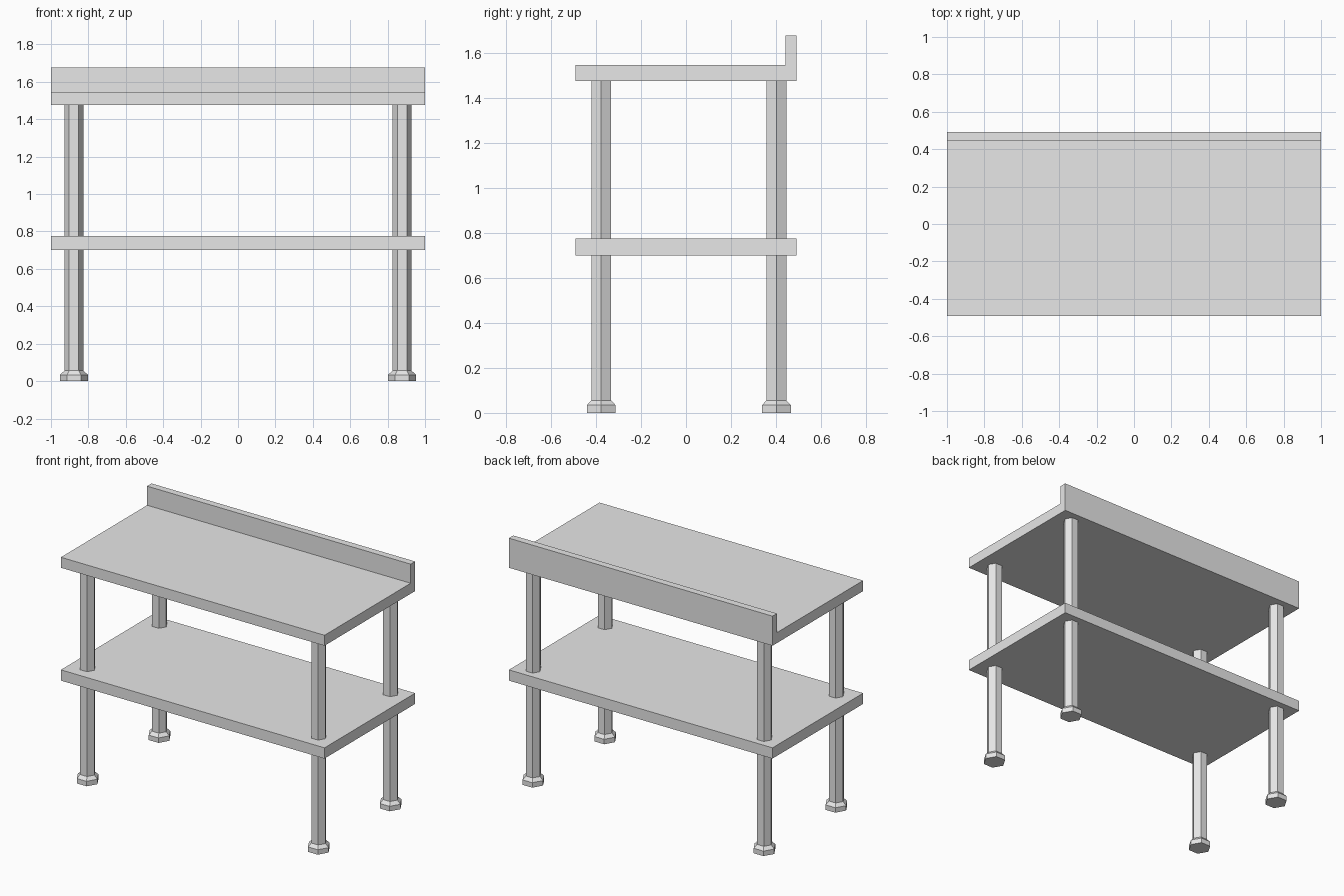
import bpy
import bmesh
from math import cos, sin, tau

cube = bpy.data.objects.get("Cube")
if cube:
    bpy.data.objects.remove(cube, do_unlink=True)

# Material
GREY = (0.8, 0.8, 0.8, 1.0)
metal = bpy.data.materials.new("light grey")
metal.use_nodes = True
metal.diffuse_color = GREY
metal.node_tree.nodes["Principled BSDF"].inputs["Base Color"].default_value = GREY

HALF_X, HALF_Y = 1.0, 0.491


def finish(name, bm):
    bmesh.ops.recalc_face_normals(bm, faces=bm.faces)
    mesh = bpy.data.meshes.new(name)
    bm.to_mesh(mesh)
    bm.free()
    mesh.materials.append(metal)
    obj = bpy.data.objects.new(name, mesh)
    bpy.context.collection.objects.link(obj)
    return obj


def extrude_along_x(name, profile):
    """Sweep a (y, z) side profile across the full width."""
    bm = bmesh.new()
    face = bm.faces.new([bm.verts.new((-HALF_X, y, z)) for y, z in profile])
    swept = bmesh.ops.extrude_face_region(bm, geom=[face])["geom"]
    verts = [v for v in swept if isinstance(v, bmesh.types.BMVert)]
    bmesh.ops.translate(bm, verts=verts, vec=(2 * HALF_X, 0, 0))
    return finish(name, bm)


def hex_column(name, x, y, rings):
    """Stack hexagonal rings of (radius, z), capped at both ends."""
    bm = bmesh.new()
    loops = [[bm.verts.new((x + r * cos(i * tau / 6), y + r * sin(i * tau / 6), z))
              for i in range(6)] for r, z in rings]
    for low, high in zip(loops, loops[1:]):
        for i in range(6):
            j = (i + 1) % 6
            bm.faces.new((low[i], low[j], high[j], high[i]))
    bm.faces.new(loops[0])
    bm.faces.new(loops[-1])
    return finish(name, bm)


# Worktop with upstand along the back edge
extrude_along_x("worktop", [
    (-HALF_Y, 1.475), (HALF_Y, 1.475), (HALF_Y, 1.678),
    (0.443, 1.678), (0.443, 1.547), (-HALF_Y, 1.547)])

# Lower shelf
extrude_along_x("lower_shelf", [
    (-HALF_Y, 0.701), (HALF_Y, 0.701), (HALF_Y, 0.775), (-HALF_Y, 0.775)])

# Hexagonal legs with flared feet
LEG_R, FOOT_R = 0.051, 0.074
for end, y in (("front", -0.377), ("back", 0.402)):
    for side, x in (("left", 0.877), ("right", -0.877)):
        hex_column(f"{end}_{side}_leg", x, y, [
            (FOOT_R, 0), (FOOT_R, 0.034), (LEG_R, 0.056), (LEG_R, 1.475)])
